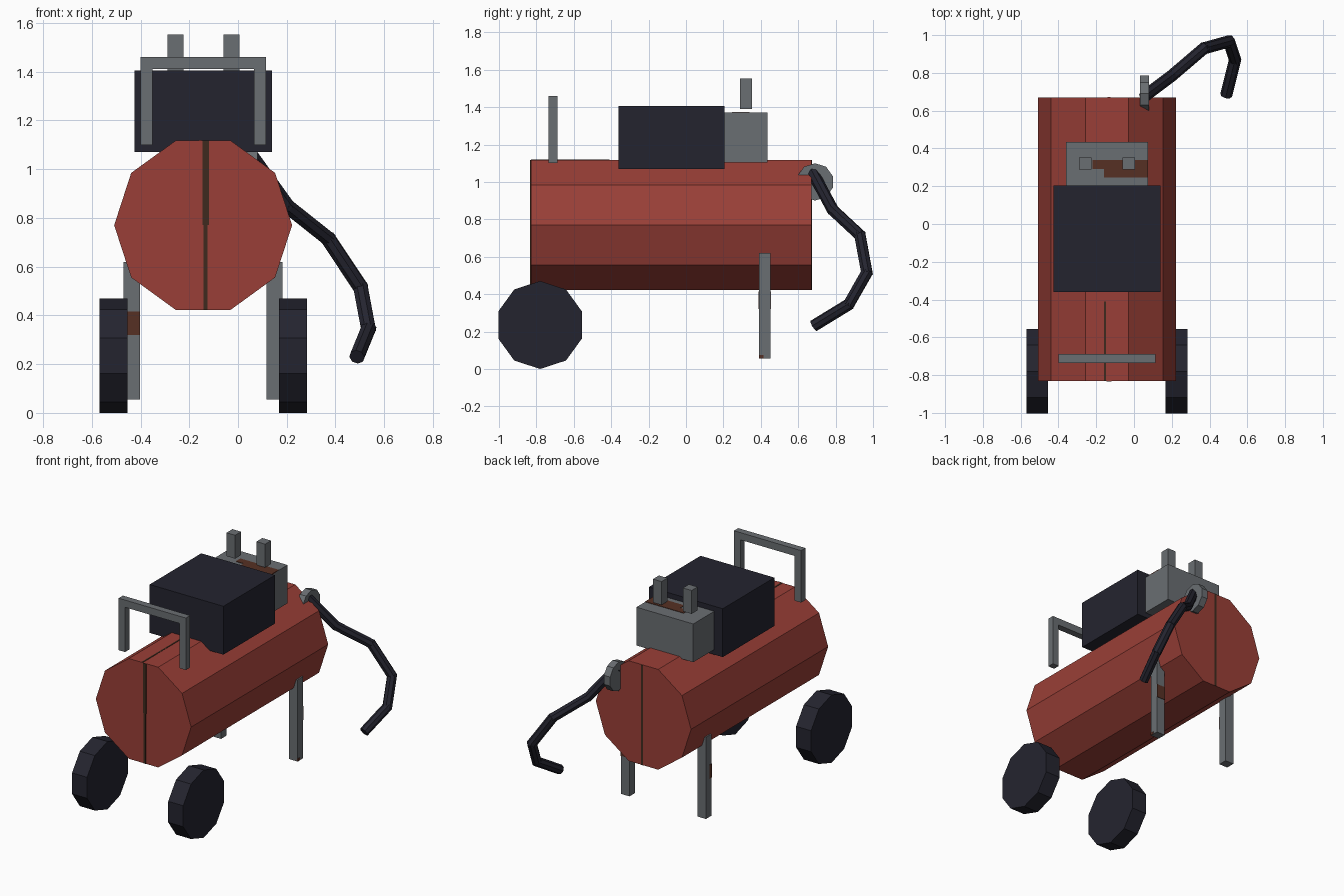
import bpy, math
from mathutils import Vector

if "Cube" in bpy.data.objects:
    bpy.data.objects.remove(bpy.data.objects["Cube"])


def mat(name, r, g, b):
    m = bpy.data.materials.new(name)
    lin = [((c / 255 + 0.055) / 1.055) ** 2.4 for c in (r, g, b)]
    m.diffuse_color = (*lin, 1)
    m.use_nodes = True
    m.node_tree.nodes["Principled BSDF"].inputs["Base Color"].default_value = m.diffuse_color
    return m


RED = mat("red_paint", 154, 63, 55)
GREY = mat("grey_metal", 106, 110, 114)
DARK = mat("dark_rubber", 36, 36, 47)
RUST = mat("rust", 86, 48, 36)
SEAM = mat("dark_seam", 62, 42, 30)


def box(name, x, y, z, m):
    """Box from (min, max) ranges on each axis."""
    bpy.ops.mesh.primitive_cube_add(size=1, location=[(a + b) / 2 for a, b in (x, y, z)])
    o = bpy.context.object
    o.scale = [b - a for a, b in (x, y, z)]
    o.name = name
    o.data.materials.append(m)
    return o


def rod(name, p, q, r, sides, m, spin=0.0):
    """Flat-sided cylinder between two points; spin turns it about its axis."""
    p, q = Vector(p), Vector(q)
    bpy.ops.mesh.primitive_cylinder_add(vertices=sides, radius=r, depth=(q - p).length,
                                        location=(p + q) / 2)
    o = bpy.context.object
    o.rotation_mode = 'QUATERNION'
    o.rotation_quaternion = (q - p).to_track_quat('Z', 'Y')
    for v in o.data.vertices:
        x, y = v.co.x, v.co.y
        v.co.x = x * math.cos(spin) - y * math.sin(spin)
        v.co.y = x * math.sin(spin) + y * math.cos(spin)
    o.name = name
    o.data.materials.append(m)
    return o


CX = -0.143  # centre line of the machine

# Tank: ten sides, with corners at left and right
rod("tank", (CX, -0.83, 0.77), (CX, 0.67, 0.77), 0.365, 10, RED, math.pi / 2)

# Seams on the tank ends and along the top
box("front_seam_upper", (-0.145, -0.12), (-0.833, -0.828), (0.77, 1.117), SEAM)
box("front_seam_lower", (-0.141, -0.125), (-0.833, -0.828), (0.423, 0.77), SEAM)
box("back_seam", (-0.141, -0.125), (0.668, 0.673), (0.423, 1.117), SEAM)
box("top_seam", (-0.159, -0.149), (-0.83, -0.41), (1.115, 1.119), SEAM)

# Motor, pump head and its two posts
box("motor_cover", (-0.425, 0.14), (-0.36, 0.205), (1.07, 1.405), DARK)
box("pump_block", (-0.36, 0.075), (0.205, 0.435), (1.105, 1.37), GREY)
box("pump_rust", (-0.16, 0.075), (0.245, 0.34), (1.367, 1.373), RUST)
box("pump_rust_tip", (-0.22, -0.16), (0.29, 0.34), (1.367, 1.373), RUST)
for i, x in enumerate((-0.257, -0.027)):
    box(f"pump_post_{i}", (x - 0.033, x + 0.033), (0.288, 0.353), (1.39, 1.552), GREY)

# Carrying handle
box("handle_bar", (-0.4, 0.115), (-0.735, -0.688), (1.41, 1.46), GREY)
for i, x in enumerate((-0.4, 0.066)):
    box(f"handle_post_{i}", (x, x + 0.049), (-0.735, -0.688), (1.1, 1.41), GREY)

# Wheels and legs, mirrored about the centre line
for side, s in (("left", -1), ("right", 1)):
    rod(f"{side}_wheel", (CX + s * 0.311, -0.78, 0.235), (CX + s * 0.426, -0.78, 0.235),
        0.235, 10, DARK, math.pi / 2 if s < 0 else 0)
    x = CX + s * 0.293
    box(f"{side}_leg", (x - 0.033, x + 0.033), (0.39, 0.452), (0.055, 0.62), GREY)

# Align each wheel so a corner points straight down
for side in ("left", "right"):
    w = bpy.data.objects[f"{side}_wheel"]
    bpy.context.view_layer.update()
    low = min((w.matrix_world @ v.co).z for v in w.data.vertices)
    if low > 0.005:
        a = math.radians(18)
        for v in w.data.vertices:
            x, y = v.co.x, v.co.y
            v.co.x = x * math.cos(a) - y * math.sin(a)
            v.co.y = x * math.sin(a) + y * math.cos(a)

# Rust patches on the legs
box("left_leg_rust", (-0.469, -0.403), (0.387, 0.392), (0.32, 0.415), RUST)
box("left_leg_side_rust", (-0.472, -0.467), (0.387, 0.415), (0.32, 0.415), RUST)
box("right_leg_rust", (0.117, 0.183), (0.45, 0.455), (0.32, 0.415), RUST)
box("right_leg_foot_rust", (0.18, 0.185), (0.39, 0.415), (0.055, 0.075), RUST)

# Hose fitting and segmented hose
rod("hose_fitting", (0.032, 0.69, 1.0), (0.08, 0.69, 1.0), 0.1, 10, GREY)
path = [(0.06, 0.68, 1.045), (0.2, 0.785, 0.85), (0.37, 0.93, 0.715),
        (0.503, 0.967, 0.515), (0.535, 0.87, 0.345), (0.49, 0.69, 0.235)]
for i, (p, q) in enumerate(zip(path, path[1:])):
    d = (Vector(q) - Vector(p)).normalized() * 0.01
    rod(f"hose_segment_{i}", Vector(p) - d, Vector(q) + d, 0.032, 8, DARK)
